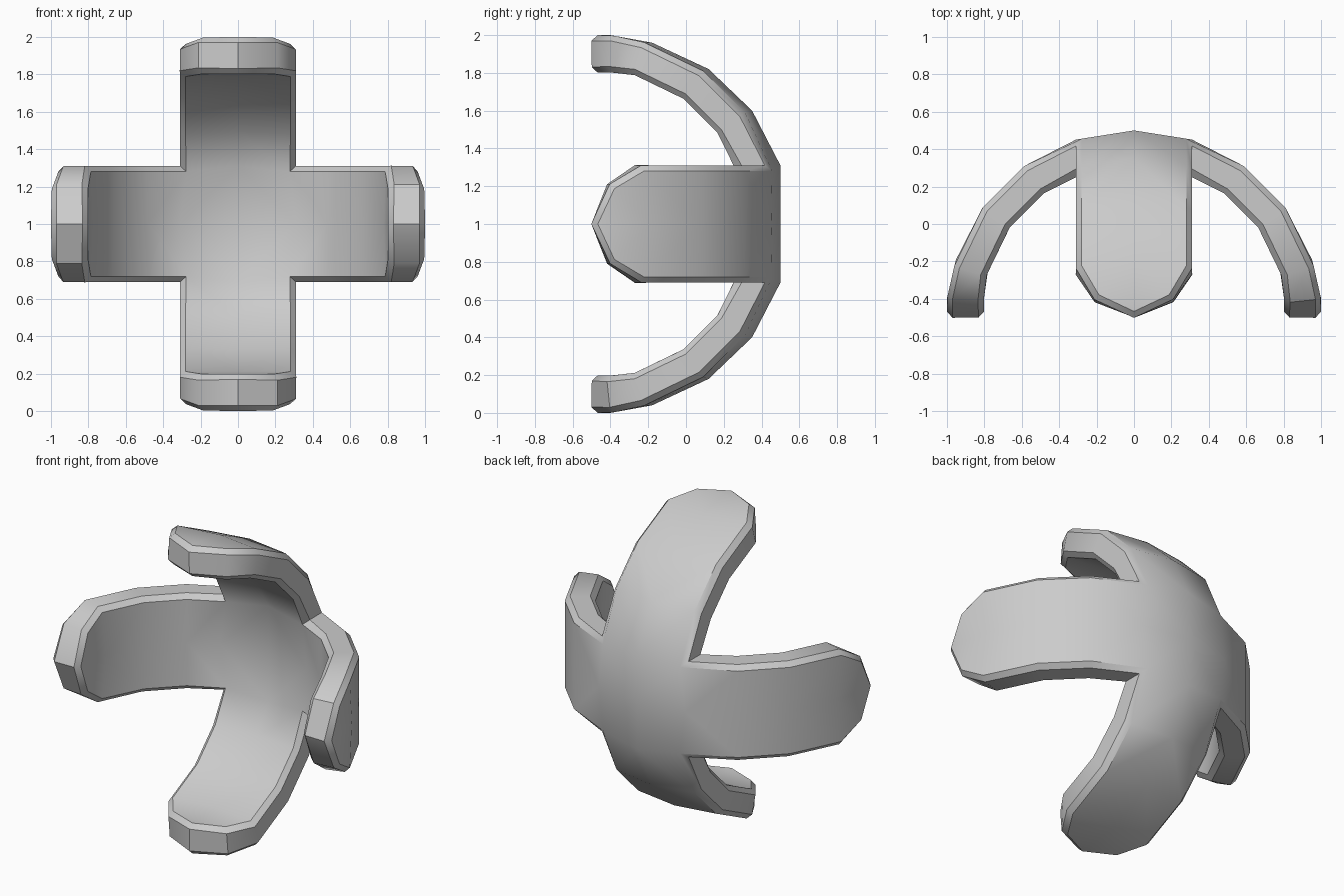
import bpy, bmesh
from math import sin, cos, radians

if "Cube" in bpy.data.objects:
    bpy.data.objects.remove(bpy.data.objects["Cube"])

W = 0.31          # half width of each arm
CY = -0.5         # depth of the sphere centre
CZ = 1.0          # height of the centre
T = 0.82          # inner radius as a share of the outer radius

bm = bmesh.new()
points, edge_use = {}, {}


def vert(outer, inner):
    """Outer vertex and its partner on the inner surface, shared by position."""
    key = tuple(round(c, 4) + 0.0 for c in outer)
    if key not in points:
        points[key] = [bm.verts.new((p[0], p[1], p[2] + CZ)) for p in (outer, inner)]
    return key


def face(*keys):
    """One panel on the outer surface and one on the inner surface."""
    bm.faces.new([points[k][0] for k in keys])
    bm.faces.new([points[k][1] for k in reversed(keys)])
    for a, b in zip(keys, keys[1:] + keys[:1]):
        e = tuple(sorted((a, b)))
        edge_use[e] = edge_use.get(e, 0) + 1


# Arm profiles as (distance from centre, depth)
edge_line = [(sin(radians(a)), cos(radians(a)) + CY) for a in (36, 54)]
edge_line += [(0.963, -0.23), (1.0, -0.40)]
flat_line = edge_line[:2] + [(0.951, -0.19), (1.0, -0.40)]
ridge_line = [(0.60, 0.35), (0.82, 0.12), (0.96, -0.18), (1.0, -0.40)]
widths = [W, W, W, 0.21]
shares = [T, T, T, 0.805]


def arm(place, spine, start):
    """Half an arm: strips from the hub outwards, closed by the pointed tip."""
    mid, side = start
    for (ms, my), (es, ey), w, t in zip(spine, edge_line, widths, shares):
        m = vert(place(ms, my, 0), place(ms * t, CY + (my - CY) * t, 0))
        e = vert(place(es, ey, w), place(es * t, CY + (ey - CY) * t, w))
        face(mid, m, e, side)
        mid, side = m, e
    tip = vert(place(1.0, CY, 0), place(0.80, CY, 0))
    face(mid, tip, side)


for sx in (1, -1):
    for sz in (1, -1):
        # Hub quarter
        c = vert((0, 0.50, 0), (0, 0.32, 0))
        r = vert((sx * W, 0.451, 0), (sx * W, 0.26, 0))
        u = vert((0, 0.50, sz * W), (0, 0.31, sz * W))
        k = vert((sx * W, 0.451, sz * W), (sx * W, 0.26, sz * W))
        face(c, r, k, u)
        # Sideways and upright arms
        arm(lambda s, y, w: (sx * s, y, sz * w), flat_line, (r, k))
        arm(lambda s, y, w: (sx * w, y, sz * s), ridge_line, (u, k))

# Rim walls, then chamfers along both rims
rims = []
for (a, b), n in edge_use.items():
    if n == 1:
        (ao, ai), (bo, bi) = points[a], points[b]
        bm.faces.new((ao, bo, bi, ai))
        rims += [bm.edges.get((ao, bo)), bm.edges.get((ai, bi))]
bmesh.ops.recalc_face_normals(bm, faces=bm.faces)
bmesh.ops.bevel(bm, geom=rims, offset=0.03, segments=1, profile=0.5,
                affect='EDGES', clamp_overlap=True)
bmesh.ops.recalc_face_normals(bm, faces=bm.faces)

mesh = bpy.data.meshes.new("curved_cross_shell")
bm.to_mesh(mesh)
bm.free()
shell = bpy.data.objects.new("curved_cross_shell", mesh)
bpy.context.collection.objects.link(shell)
bpy.context.view_layer.objects.active = shell
shell.select_set(True)
bpy.ops.object.shade_smooth_by_angle(angle=radians(35))
